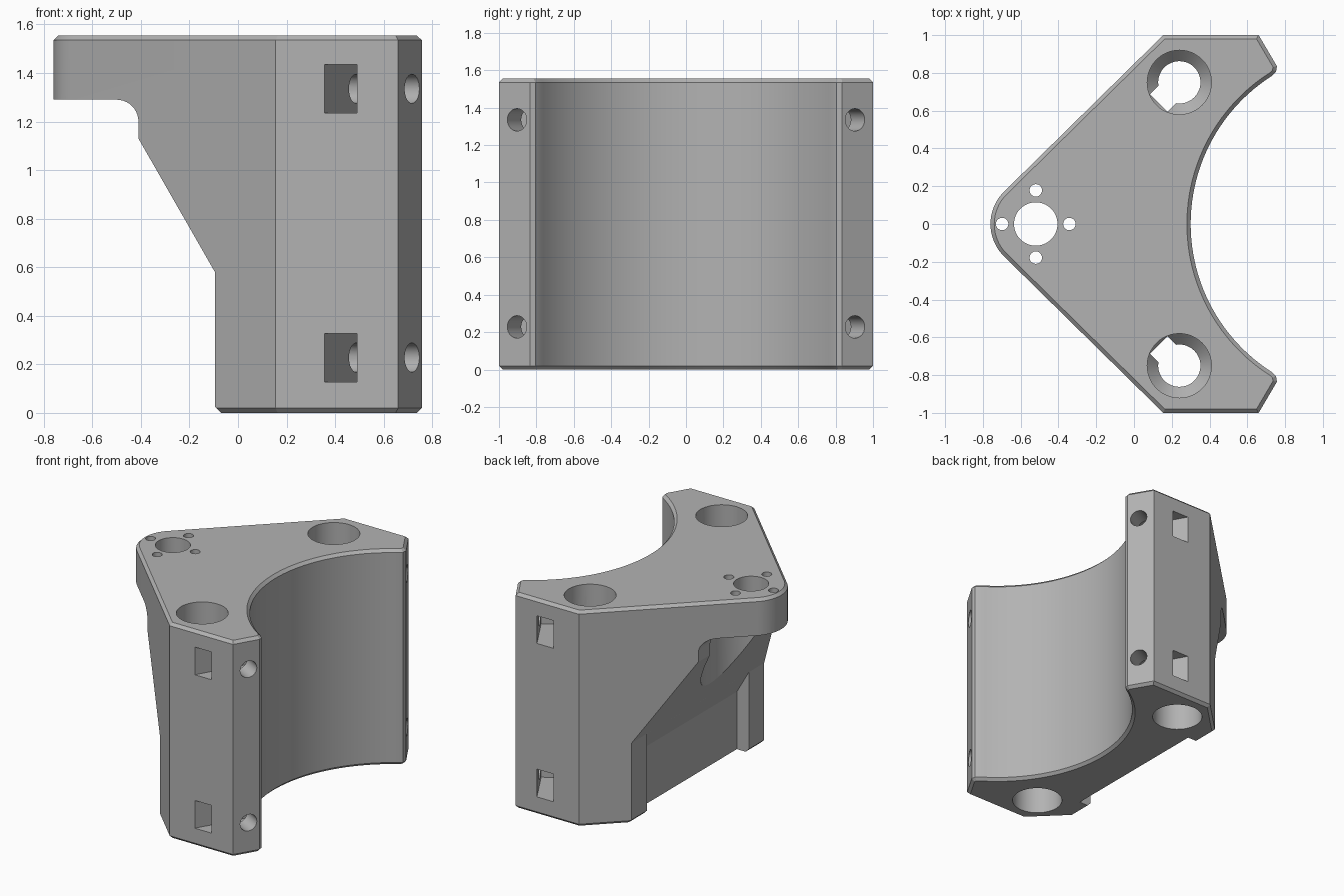
import bpy, bmesh
from math import sin, cos, pi, atan2, asin, radians
from mathutils import Matrix, Vector

cube = bpy.data.objects.get("Cube")
if cube:
    bpy.data.objects.remove(cube, do_unlink=True)

HEIGHT = 1.555
TIP_X = -0.52
BORE_X, BORE_Y = 0.24, 0.75
TO_XZ = Matrix.Rotation(pi / 2, 4, 'X')   # profile (x, y) becomes (x, z)

grey = bpy.data.materials.new("plain_grey")
grey.use_nodes = True
grey.diffuse_color = (0.45, 0.45, 0.45, 1)
grey.node_tree.nodes["Principled BSDF"].inputs["Base Color"].default_value = (0.45, 0.45, 0.45, 1)


def arc(cx, cy, r, a0, a1, n):
    return [(cx + r * cos(a0 + (a1 - a0) * i / n),
             cy + r * sin(a0 + (a1 - a0) * i / n)) for i in range(n + 1)]


def prism(name, outline, low, high, matrix=Matrix(), chamfer=0):
    """Extrude a flat outline from low to high, with optional chamfered rims."""
    bm = bmesh.new()
    base = bm.faces.new([bm.verts.new((x, y, low)) for x, y in outline])
    top = bmesh.ops.extrude_face_region(bm, geom=[base])["geom"]
    bmesh.ops.translate(bm, vec=(0, 0, high - low),
                        verts=[v for v in top if isinstance(v, bmesh.types.BMVert)])
    bmesh.ops.recalc_face_normals(bm, faces=bm.faces)
    if chamfer:
        rims = [e for e in bm.edges if abs(e.verts[0].co.z - e.verts[1].co.z) < 1e-5]
        bmesh.ops.bevel(bm, geom=rims, offset=chamfer, segments=1, affect='EDGES')
    return finish(name, bm, matrix)


def lathe(name, profile, matrix, steps=48):
    """Turn a closed (radius, z) profile around z."""
    bm = bmesh.new()
    verts = [bm.verts.new((r, 0, z)) for r, z in profile]
    edges = [bm.edges.new(pair) for pair in zip(verts, verts[1:])]
    bmesh.ops.spin(bm, geom=verts + edges, cent=(0, 0, 0), axis=(0, 0, 1),
                   angle=2 * pi, steps=steps)
    bmesh.ops.remove_doubles(bm, verts=bm.verts, dist=1e-5)
    bmesh.ops.recalc_face_normals(bm, faces=bm.faces)
    return finish(name, bm, matrix)


def finish(name, bm, matrix):
    bm.transform(matrix)
    mesh = bpy.data.meshes.new(name)
    bm.to_mesh(mesh)
    bm.free()
    obj = bpy.data.objects.new(name, mesh)
    bpy.context.collection.objects.link(obj)
    mesh.materials.append(grey)
    return obj


def frame(origin, x_dir):
    """Matrix at origin whose local x points along x_dir in the ground plane."""
    return Matrix.Translation(origin) @ Matrix.Rotation(atan2(x_dir[1], x_dir[0]), 4, 'Z')


def rect(x0, x1, y0, y1):
    return [(x0, y0), (x1, y0), (x1, y1), (x0, y1)]


def drill(name, x, y, r, low, high, steps=48):
    return lathe(name, [(0, low), (r, low), (r, high), (0, high)],
                 Matrix.Translation((x, y, 0)), steps)


def cut(target, cutter):
    cutter.hide_render = True
    mod = target.modifiers.new("cut", 'BOOLEAN')
    mod.operation, mod.solver, mod.object = 'DIFFERENCE', 'EXACT', cutter
    bpy.context.view_layer.objects.active = target
    bpy.ops.object.modifier_apply(modifier=mod.name)
    bpy.data.objects.remove(cutter, do_unlink=True)


# Block: rounded tip, straight flanks, angled flanges and a hollow round face
lean = radians(134.4)
sweep = asin(0.785 / 0.93)
flank = [(0.155, -1), (0.66, -1), (0.757, -0.835), (0.752, -0.805)]
outline = (flank + arc(1.23, 0, 0.93, pi + sweep, pi - sweep, 48)
           + [(x, -y) for x, y in reversed(flank)]
           + arc(TIP_X, 0, 0.24, lean, 2 * pi - lean, 16))
body = prism("mount_block", outline, 0, HEIGHT, chamfer=0.02)

# Underside: sloped brace with a filleted step below the top plate
under = ([(-1, -0.1), (-0.07, -0.1), (-0.07, 0), (-0.095, 0.025), (-0.095, 0.58), (-0.41, 1.13)]
         + arc(-0.5, 1.2, 0.09, 0, pi / 2, 10) + [(-1, 1.29)])
cut(body, prism("underside_cutter", under, -1.2, 1.2, TO_XZ))

# Recess between the two legs, following the same slope
recess = [(-0.3, -0.1), (0, -0.1), (0, 0.414), (-0.2, 0.763), (-0.3, 0.763)]
cut(body, prism("leg_recess_cutter", recess, -0.58, 0.58, TO_XZ))

# Round clearance under the tip, then the tip hole and four screw holes
cut(body, drill("nut_clearance_cutter", TIP_X, 0, 0.33, 0.3, 1.29))
cut(body, drill("tip_hole_cutter", TIP_X, 0, 0.115, 1.1, 1.7))
for i in range(4):
    a = i * pi / 2
    cut(body, drill("screw_hole_cutter", TIP_X + 0.178 * cos(a), 0.178 * sin(a),
                    0.033, 1.1, 1.7, 20))

# Stepped bores: wide at both ends, narrowed by cones in the middle
bore = [(0, -0.1), (0.17, -0.1), (0.17, 0.56), (0.112, 0.62),
        (0.112, HEIGHT - 0.62), (0.17, HEIGHT - 0.56), (0.17, 1.7), (0, 1.7)]
for side in (-1, 1):
    centre = Vector((BORE_X, side * BORE_Y, 0))
    cut(body, lathe("bore_cutter", bore, Matrix.Translation(centre)))
    cut(body, prism("bore_notch_cutter", rect(0, 0.155, -0.065, 0.065), 0.5, 1.05,
                    frame(centre, (-1, -side))))
    # Clamp bolt holes through the angled flange, with nut slots from the side
    for z in (0.228, 1.335):
        inward = frame((0.71, side * 0.9, z), (-0.87, -side * 0.5))
        tilt = inward @ Matrix.Rotation(pi / 2, 4, 'Y')
        cut(body, lathe("bolt_hole_cutter", [(0, -0.2), (0.06, -0.2), (0.06, 0.45), (0, 0.45)],
                        tilt, 28))
        cut(body, prism("nut_slot_cutter", rect(-0.15, 0.34, -0.058, 0.058), -0.1, 0.1,
                        frame((0.4225, side, z), (0.5, -side * 0.87))))

# Smooth the curved walls and keep machined edges sharp
bpy.ops.object.select_all(action='DESELECT')
body.select_set(True)
bpy.context.view_layer.objects.active = body
bpy.ops.object.shade_smooth_by_angle(angle=radians(25))
